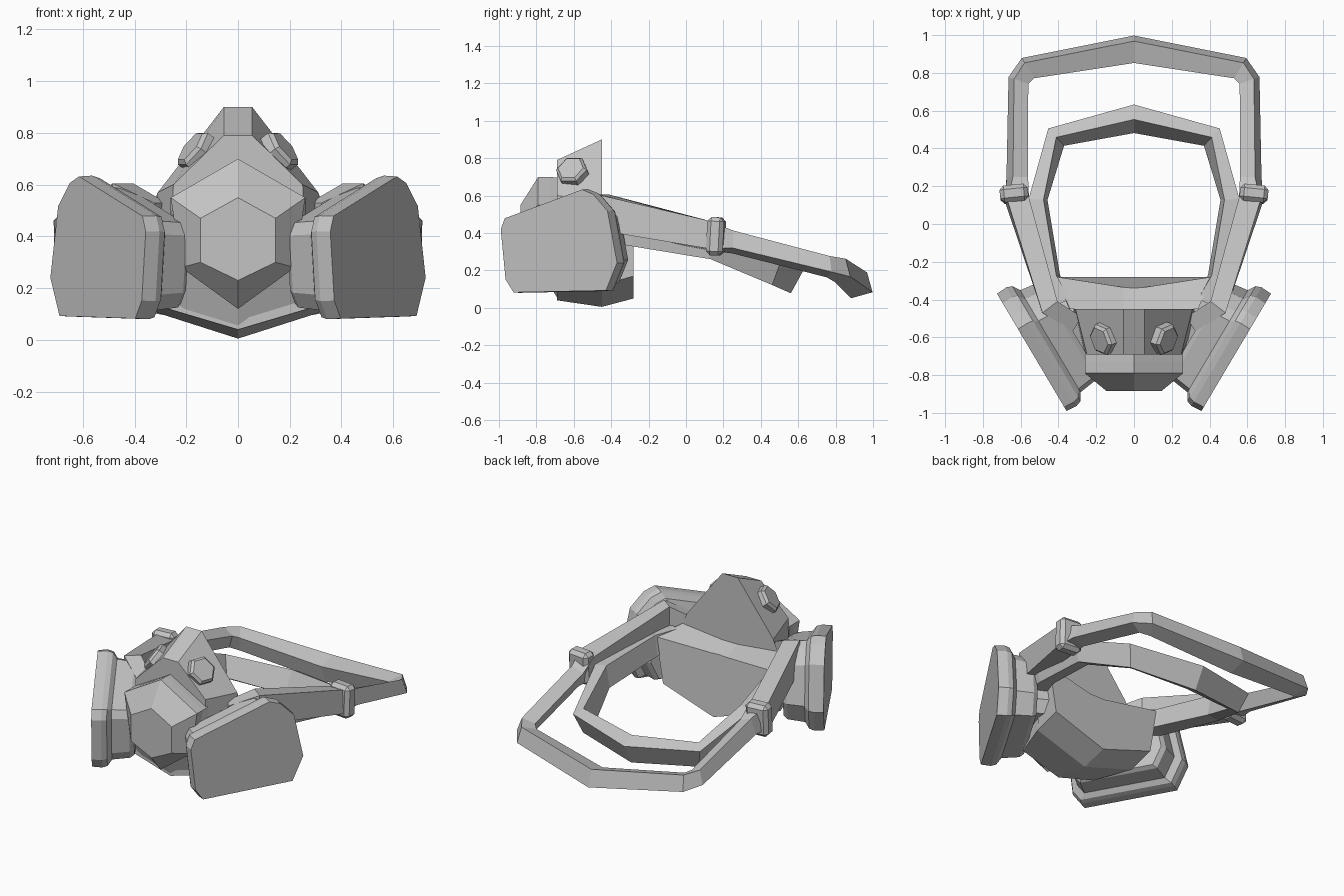
import bpy, bmesh
from math import sin, cos, pi
from mathutils import Vector, Matrix

if "Cube" in bpy.data.objects:
    bpy.data.objects.remove(bpy.data.objects["Cube"], do_unlink=True)

gray = bpy.data.materials.new("rubber_gray")
gray.use_nodes = True
GRAY = (0.55, 0.55, 0.55, 1)
gray.diffuse_color = GRAY
gray.node_tree.nodes["Principled BSDF"].inputs["Base Color"].default_value = GRAY


def finish(name, bm, mirror=False):
    bmesh.ops.remove_doubles(bm, verts=bm.verts, dist=0.0005)
    bmesh.ops.recalc_face_normals(bm, faces=bm.faces)
    mesh = bpy.data.meshes.new(name)
    bm.to_mesh(mesh)
    bm.free()
    mesh.materials.append(gray)
    ob = bpy.data.objects.new(name, mesh)
    bpy.context.scene.collection.objects.link(ob)
    if mirror:
        ob.modifiers.new("Mirror", 'MIRROR')
    return ob


def loft(name, rings, mirror=False):
    """Skin closed rings of equal length and cap both ends."""
    bm = bmesh.new()
    loops = [[bm.verts.new(p) for p in ring] for ring in rings]
    n = len(loops[0])
    for a, b in zip(loops, loops[1:]):
        for i in range(n):
            j = (i + 1) % n
            bm.faces.new((a[i], a[j], b[j], b[i]))
    bm.faces.new(loops[0])
    bm.faces.new(loops[-1])
    return finish(name, bm, mirror)


def both_sides(half):
    """Complete a ring whose first and last points lie on the centre line."""
    return half + [(-x, y, z) for x, y, z in half[-2:0:-1]]


def section(y, *pts):
    return both_sides([(x, y, z) for x, z in pts])


def strap(name, half):
    """Sweep a box section; rows hold x, y, z, width, height, roll of lower edge outward."""
    rows = half + [(-r[0],) + r[1:] for r in half[-2::-1]]
    centres = [Vector(r[:3]) for r in rows]
    rings = []
    for i, (x, y, z, w, h, roll) in enumerate(rows):
        before = centres[i] - centres[max(i - 1, 0)]
        after = centres[min(i + 1, len(rows) - 1)] - centres[i]
        d = before.normalized() + after.normalized()
        flat = Vector((d.y, -d.x, 0)).normalized()
        rise = Vector((0, 0, 1))
        out = (flat * cos(roll) + rise * sin(roll)) * w / 2
        up = (rise * cos(roll) - flat * sin(roll)) * h / 2
        c = centres[i]
        rings.append([c + out + up, c - out + up, c - out - up, c + out - up])
    return loft(name, rings)


# Face piece: nose, chin and rear seal
rear_seal = both_sides([(0, -0.34, 0.43), (0.055, -0.335, 0.43), (0.41, -0.28, 0.46),
                        (0.36, -0.28, 0.17), (0, -0.28, 0.05)])
loft("face_piece", [
    section(-0.69, (0, 0.79), (0.055, 0.79), (0.25, 0.6), (0.27, 0.12), (0, 0.04)),
    section(-0.45, (0, 0.9), (0.055, 0.9), (0.31, 0.57), (0.36, 0.12), (0, 0.005)),
    section(-0.45, (0, 0.47), (0.055, 0.47), (0.34, 0.5), (0.36, 0.12), (0, 0.005)),
    rear_seal])

# Faceted muzzle, blending down into the chin
rim = [(0, 0.7), (0.26, 0.55), (0.22, 0.28), (0, 0.12)]
loft("muzzle", [
    section(-0.885, (0, 0.55), (0.145, 0.47), (0.145, 0.3), (0, 0.23)),
    section(-0.79, *rim), section(-0.73, *rim),
    section(-0.68, (0, 0.695), (0.26, 0.55), (0.26, 0.12), (0, 0.04))])

# Side filter canisters: broad rim, smaller cup and neck
outline = [(-0.01, 0.42), (0.015, 0.48), (0.5, 0.635), (0.57, 0.61), (0.66, 0.52),
           (0.72, 0.24), (0.65, 0.09), (0.07, 0.08), (0.02, 0.15)]
along, inward = Vector((0.51, 0.86, 0)), Vector((-0.86, 0.51, 0))
corner, mid_s, mid_z = Vector((0.36, -0.985, 0)), 0.36, 0.33


def canister_ring(depth, scale):
    return [corner + inward * depth + along * (mid_s + (s - mid_s) * scale)
            + Vector((0, 0, mid_z + (z - mid_z) * scale)) for s, z in outline]


loft("filter_canister", [canister_ring(d, k) for d, k in (
    (0, 0.99), (0.06, 1), (0.09, 0.97), (0.115, 0.86), (0.22, 0.82),
    (0.245, 0.76), (0.245, 0.52), (0.38, 0.48))], mirror=True)

# Hexagonal valves on the cheeks
axis = Vector((0.75, -0.28, 0.59)).normalized()
turn = axis.to_track_quat('Z', 'Y').to_matrix()
base = Vector((0.14, -0.6, 0.712))


def valve_ring(height, radius):
    return [base + turn @ Vector((radius * cos(i * pi / 3), radius * sin(i * pi / 3), height))
            for i in range(6)]


loft("cheek_valve", [valve_ring(h, r) for h, r in (
    (-0.03, 0.088), (0.045, 0.088), (0.06, 0.072))], mirror=True)

# Lower neck strap
strap("lower_strap", [
    (0.39, -0.42, 0.42, 0.11, 0.13, 0), (0.445, -0.28, 0.4, 0.09, 0.13, -0.15),
    (0.508, 0.13, 0.335, 0.08, 0.14, -0.15), (0.412, 0.46, 0.2, 0.07, 0.14, -0.45),
    (0, 0.557, 0.165, 0.09, 0.15, -0.5)])

# Upper head strap, rolled outward behind the buckles
strap("upper_strap", [
    (0.3, -0.53, 0.46, 0.09, 0.14, 0), (0.445, -0.44, 0.51, 0.1, 0.19, 0),
    (0.62, 0.13, 0.385, 0.115, 0.15, 0.1), (0.618, 0.25, 0.352, 0.085, 0.1, 0.35),
    (0.612, 0.76, 0.22, 0.085, 0.09, 0.35), (0.562, 0.825, 0.2, 0.1, 0.1, 0.3),
    (0, 0.925, 0.12, 0.12, 0.11, 0.27)])

# Chamfered strap buckles
bm = bmesh.new()
bmesh.ops.create_cube(bm, size=1)
bmesh.ops.scale(bm, vec=(0.15, 0.09, 0.205), verts=bm.verts)
bmesh.ops.bevel(bm, geom=[e for e in bm.edges], offset=0.022, segments=1, affect='EDGES')
pose = (Matrix.Translation((0.635, 0.16, 0.382)) @ Matrix.Rotation(-0.1, 4, 'Z')
        @ Matrix.Rotation(-0.05, 4, 'X'))
bmesh.ops.transform(bm, matrix=pose, verts=bm.verts)
finish("strap_buckle", bm, mirror=True)
